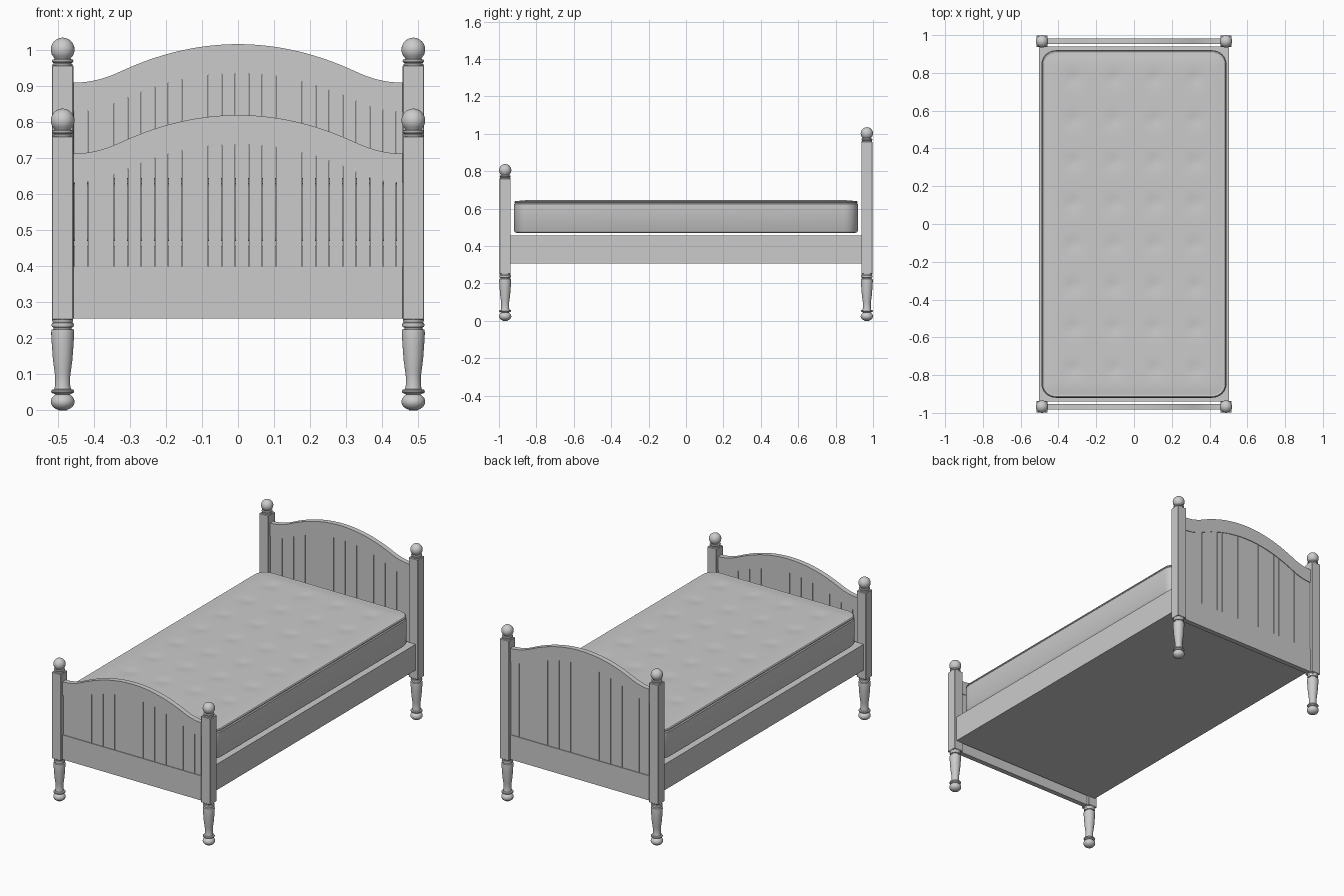
import bpy, bmesh
from math import pi, sin, cos, exp, hypot, radians

old = bpy.data.objects.get("Cube")
if old:
    bpy.data.objects.remove(old, do_unlink=True)

grey = bpy.data.materials.new("plain_grey")
grey.use_nodes = True
tone = (0.6, 0.6, 0.6, 1)
grey.diffuse_color = tone
grey.node_tree.nodes["Principled BSDF"].inputs["Base Color"].default_value = tone

POST_X, POST_Y, POST_HALF = 0.487, 0.967, 0.03
SPAN = POST_X - POST_HALF


def finish(name, bm, smooth=True):
    """Turn a bmesh into a named, shaded object."""
    bmesh.ops.recalc_face_normals(bm, faces=bm.faces)
    mesh = bpy.data.meshes.new(name)
    bm.to_mesh(mesh)
    bm.free()
    mesh.materials.append(grey)
    ob = bpy.data.objects.new(name, mesh)
    bpy.context.collection.objects.link(ob)
    if smooth:
        bpy.ops.object.select_all(action="DESELECT")
        ob.select_set(True)
        bpy.context.view_layer.objects.active = ob
        bpy.ops.object.shade_smooth_by_angle(angle=radians(35))
    return ob


def add_box(bm, x0, x1, y0, y1, z0, z1):
    vs = bmesh.ops.create_cube(bm, size=1)["verts"]
    for v in vs:
        v.co.x = x1 if v.co.x > 0 else x0
        v.co.y = y1 if v.co.y > 0 else y0
        v.co.z = z1 if v.co.z > 0 else z0


def box(name, *bounds, bevel=0):
    bm = bmesh.new()
    add_box(bm, *bounds)
    if bevel:
        bmesh.ops.bevel(bm, geom=bm.edges[:], offset=bevel, segments=1, affect="EDGES")
    return finish(name, bm, False)


def loft(name, rings):
    """Skin a stack of closed rings and cap both ends."""
    bm = bmesh.new()
    rows = [[bm.verts.new(p) for p in ring] for ring in rings]
    for a, b in zip(rows, rows[1:]):
        for i in range(len(a)):
            j = (i + 1) % len(a)
            bm.faces.new((a[i], a[j], b[j], b[i]))
    bm.faces.new(rows[0])
    bm.faces.new(rows[-1])
    return finish(name, bm)


def lathe(name, x, y, z, profile, sides=28):
    angles = [2 * pi * i / sides for i in range(sides)]
    return loft(name, [[(x + r * cos(a), y + r * sin(a), z + h) for a in angles]
                       for r, h in profile])


def ball(radius, centre, squash=1, start=0.06, stop=0.98, steps=12):
    """Profile of a ball from low to high, as fractions of a half turn."""
    ts = [pi * (start + (stop - start) * i / steps) for i in range(steps + 1)]
    return [(radius * sin(t), centre - radius * squash * cos(t)) for t in ts]


# Turned leg and finial profiles: (radius, height)
LEG = [(0.012, 0)] + ball(0.033, 0.024, 0.74, 0.1, 0.8) + [
    (0.027, 0.047), (0.031, 0.049), (0.032, 0.053), (0.03, 0.057), (0.023, 0.059),
    (0.021, 0.07), (0.021, 0.095), (0.023, 0.11), (0.027, 0.14), (0.03, 0.18),
    (0.032, 0.215), (0.031, 0.224), (0.025, 0.226), (0.025, 0.23), (0.03, 0.232),
    (0.031, 0.237), (0.03, 0.242), (0.027, 0.244), (0.029, 0.248), (0.029, 0.256)]
FINIAL = [(0.028, -0.002), (0.028, 0.004), (0.023, 0.006), (0.028, 0.008), (0.03, 0.012),
          (0.028, 0.016), (0.022, 0.018)] + ball(0.033, 0.044, 1, 0.25)


def arch(x):
    """Arched crest: 1 in the middle, easing flat to 0 at the posts."""
    t, a = min(abs(x) / SPAN, 1), 0.72
    return 1 - t * t / a if t < a else (1 - t) ** 2 / (1 - a)


def end_board(prefix, y, crest):
    """Two posts, arched top rail, plank panel and bottom rail."""
    rise, rail_h, half = 0.107, 0.081, 0.015
    for side, sx in (("left", 1), ("right", -1)):
        x = sx * POST_X
        top = crest - 0.059
        lathe(f"{prefix}_{side}_leg", x, y, 0, LEG)
        box(f"{prefix}_{side}_post", x - POST_HALF, x + POST_HALF,
            y - POST_HALF, y + POST_HALF, 0.252, top, bevel=0.002)
        lathe(f"{prefix}_{side}_finial", x, y, top, FINIAL)

    # Arched top rail, lofted from post to post
    rings = []
    for i in range(49):
        x = SPAN * (i / 24 - 1)
        z = crest - rise * (1 - arch(x))
        rings.append([(x, y - half, z - rail_h), (x, y + half, z - rail_h),
                      (x, y + half, z), (x, y - half, z)])
    loft(f"{prefix}_top_rail", rings)
    box(f"{prefix}_bottom_rail", -SPAN, SPAN, y - half, y + half, 0.255, 0.40)

    # Narrow planks with hairline gaps, tucked behind both rails
    bm = bmesh.new()
    pitch, gap = 0.0373, 0.0006
    for k in range(-13, 14):
        x0 = max((k - 0.2) * pitch + gap, -SPAN)
        x1 = min((k + 0.8) * pitch - gap, SPAN)
        if x1 > x0:
            low = min(arch(x0), arch(x1))
            z1 = crest - rise * (1 - low) - rail_h + 0.03
            add_box(bm, x0, x1, y - 0.011, y + 0.011, 0.38, z1)
    finish(f"{prefix}_planks", bm, False)


end_board("headboard", POST_Y, 1.017)
end_board("footboard", -POST_Y, 0.82)

# Bed base with the side rails
box("bed_base", -0.502, 0.502, -0.94, 0.94, 0.305, 0.457)

# Mattress body with a piped upper edge
HX, HY, CORNER = 0.49, 0.92, 0.075


def rounded_ring(z, inset, segs=8):
    pts, r = [], CORNER - inset
    for q, (sx, sy) in enumerate(((1, 1), (-1, 1), (-1, -1), (1, -1))):
        for i in range(segs + 1):
            a = pi / 2 * (q + i / segs)
            pts.append((sx * (HX - CORNER) + r * cos(a), sy * (HY - CORNER) + r * sin(a), z))
    return pts


SIDE = [(0.47, 0.015), (0.473, 0.006), (0.482, 0), (0.624, 0), (0.629, 0.005),
        (0.632, 0.002), (0.637, 0.002), (0.641, 0.007), (0.641, 0.014), (0.633, 0.03)]
loft("mattress", [rounded_ring(z, inset) for z, inset in SIDE])

# Tufted mattress top
QX, QY, QR = HX - 0.012, HY - 0.012, CORNER - 0.012
TUFTS = [(0.215 * (i - 1.5), 0.22 * (j - 3.5)) for i in range(4) for j in range(8)]
bm = bmesh.new()
bmesh.ops.create_grid(bm, x_segments=48, y_segments=92, size=1)
for v in bm.verts:
    x, y = v.co.x * QX, v.co.y * QY
    edge = min(QX - abs(x), QY - abs(y))
    cx, cy = abs(x) - (QX - QR), abs(y) - (QY - QR)
    if cx > 0 and cy > 0:
        d = hypot(cx, cy)
        pull = max(cx, cy) / d
        x = (QX - QR + cx * pull) * (1 if x > 0 else -1)
        y = (QY - QR + cy * pull) * (1 if y > 0 else -1)
    dip = sum(exp(-((x - a) ** 2 + (y - b) ** 2) / 0.0014) for a, b in TUFTS)
    v.co = (x, y, 0.640 + 0.005 * min(edge / 0.05, 1) - 0.005 * dip)
finish("mattress_top", bm)
